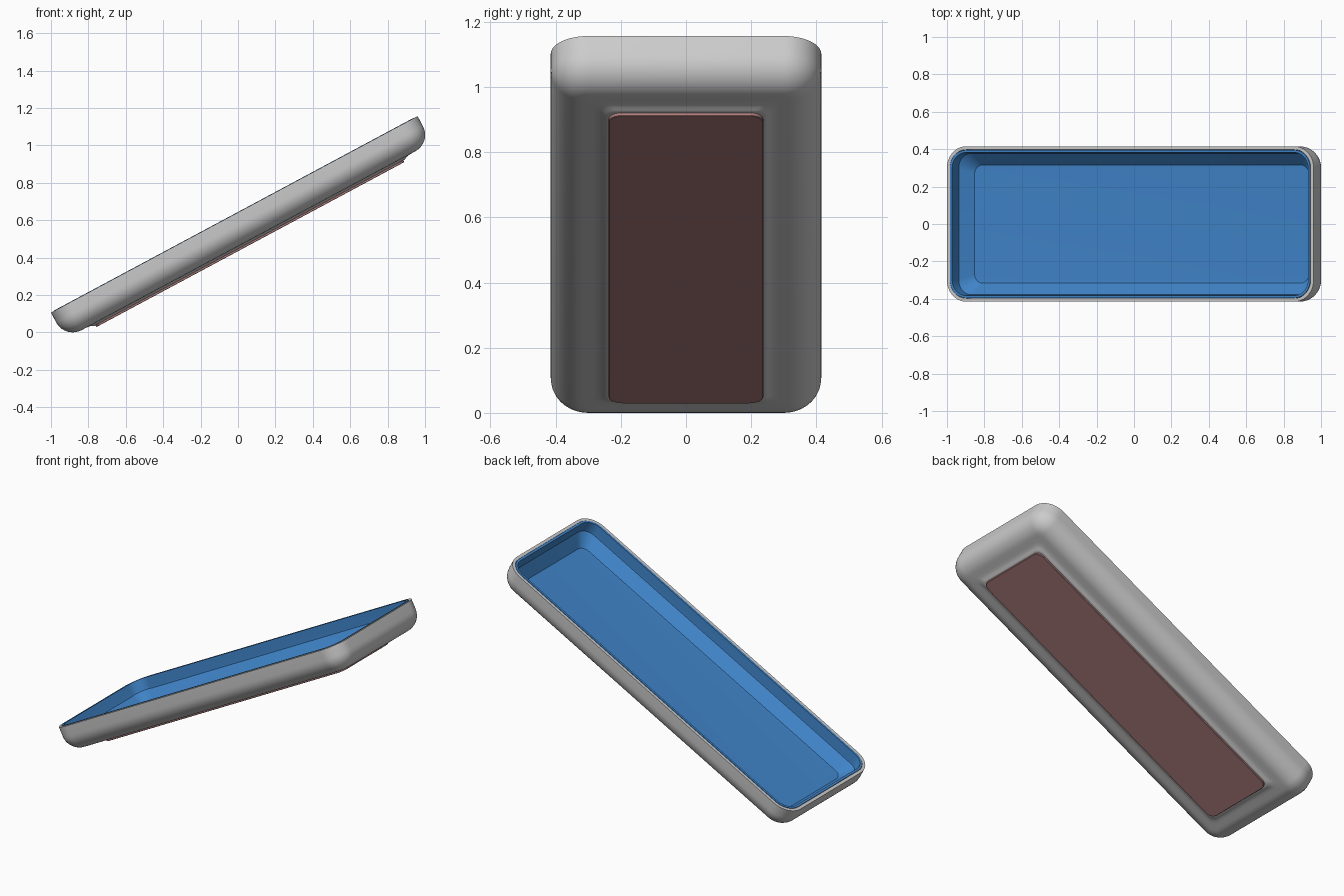
import bpy, bmesh
from math import cos, sin, pi, radians
from mathutils import Matrix

if "Cube" in bpy.data.objects:
    bpy.data.objects.remove(bpy.data.objects["Cube"])

HX, HY, CORNER = 1.112, 0.415, 0.115      # half length, half width, plan corner radius
TILT = Matrix.Translation((-0.02, 0, 0.631)) @ Matrix.Rotation(radians(-28.18), 4, 'Y')


def ring(bm, inset, w, rmin, seg=10):
    """Rounded rectangle loop at a given inset from the rim and height."""
    r = max(CORNER - inset, rmin)
    cx, cy = HX - inset - r, HY - inset - r
    out = []
    for q, (sx, sy) in enumerate([(1, 1), (-1, 1), (-1, -1), (1, -1)]):
        for i in range(seg + 1):
            a = (q + i / seg) * pi / 2
            out.append(bm.verts.new((sx * cx + r * cos(a), sy * cy + r * sin(a), w)))
    return out


def loft(name, profile, color=None, rmin=0.035):
    """Sweep an (inset, height) profile around the rounded rectangle, capping both ends."""
    bm = bmesh.new()
    rings = [ring(bm, a, w, rmin) for a, w in profile]
    n = len(rings[0])
    for lo, hi in zip(rings, rings[1:]):
        for i in range(n):
            j = (i + 1) % n
            bm.faces.new((lo[i], lo[j], hi[j], hi[i]))
    bm.faces.new(rings[0])
    bm.faces.new(rings[-1])
    bmesh.ops.recalc_face_normals(bm, faces=bm.faces)
    bm.transform(TILT)
    me = bpy.data.meshes.new(name)
    bm.to_mesh(me)
    bm.free()
    ob = bpy.data.objects.new(name, me)
    bpy.context.collection.objects.link(ob)
    if color:
        mat = bpy.data.materials.new(name + "_colour")
        mat.diffuse_color = color
        mat.use_nodes = True
        mat.node_tree.nodes["Principled BSDF"].inputs["Base Color"].default_value = mat.diffuse_color
        me.materials.append(mat)
    bpy.ops.object.select_all(action='DESELECT')
    bpy.context.view_layer.objects.active = ob
    ob.select_set(True)
    bpy.ops.object.shade_smooth_by_angle(angle=radians(35))
    return ob


def fillet(inset, depth, r, seg=10):
    """Quarter round from a wall at `inset` into a floor at -depth."""
    return [(inset + r - r * cos(t), -depth + r - r * sin(t))
            for t in (i / seg * pi / 2 for i in range(seg + 1))]


# outer shell: pad underneath, flared neck, rounded wall, rim, inner seat
loft("tray_body",
     [(0.18, -0.172), (0.172, -0.172), (0.166, -0.170), (0.158, -0.1655),
      (0.146, -0.162), (0.13, -0.1605)]
     + fillet(0, 0.16, 0.1)[::-1]
     + [(0, 0), (0.018, 0), (0.018, -0.05), (0.10, -0.145)])

# blue lining: outer skin, thin lip, inner wall and floor
loft("tray_lining",
     [(0.11, -0.140), (0.02, -0.05), (0.02, 0.002), (0.033, 0.002)]
     + fillet(0.036, 0.13, 0.075),
     (0.05, 0.23, 0.58, 1), rmin=0.04)

# flat pad on the underside
loft("base_pad",
     [(0.178, -0.165), (0.178, -0.181), (0.180, -0.183)],
     (0.42, 0.2, 0.2, 1), rmin=0.04)
